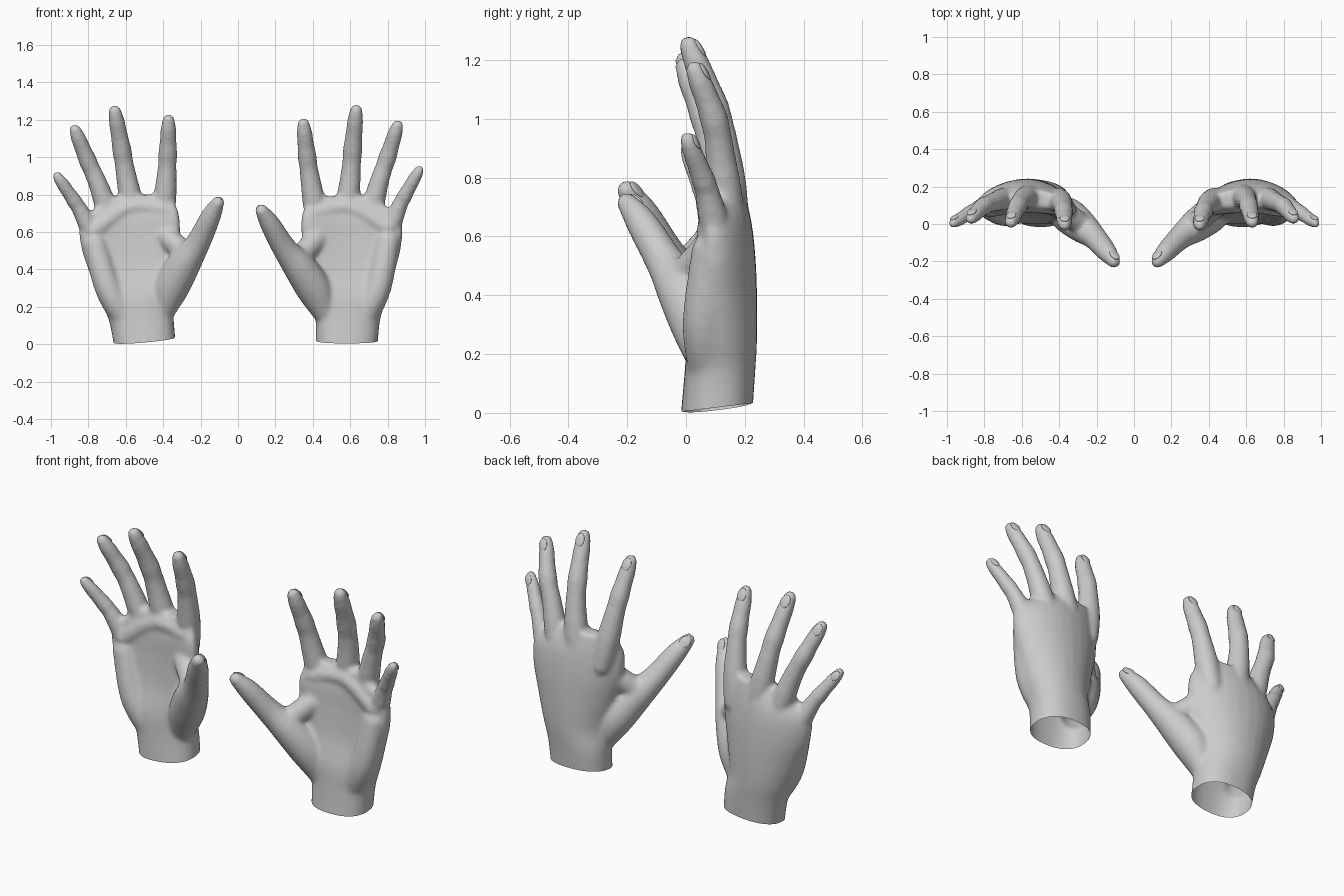
import bpy, bmesh
from math import sin, cos, pi, radians, copysign
from mathutils import Matrix, Vector

if "Cube" in bpy.data.objects:
    bpy.data.objects.remove(bpy.data.objects["Cube"])


def smooth_path(rows, n):
    """Catmull-Rom interpolation of rows of numbers."""
    pts = [rows[0]] + list(rows) + [rows[-1]]
    out = []
    for a, b, c, d in zip(pts, pts[1:], pts[2:], pts[3:]):
        for i in range(n):
            t = i / n
            out.append([0.5 * (2 * q + (r - p) * t + (2 * p - 5 * q + 4 * r - s) * t * t
                               + (3 * q - p - 3 * r + s) * t ** 3)
                        for p, q, r, s in zip(a, b, c, d)])
    return out + [list(rows[-1])]


def loft(bm, rings):
    """Closed skin through rings of points."""
    rings = [[bm.verts.new(p) for p in ring] for ring in rings]
    for lo, hi in zip(rings, rings[1:]):
        for k in range(len(lo)):
            j = (k + 1) % len(lo)
            bm.faces.new((lo[k], lo[j], hi[j], hi[k]))
    bm.faces.new(rings[0][::-1])
    bm.faces.new(rings[-1])


def tube(bm, samples, seg=20):
    """Round-ended tube along samples (x, y, z, radius)."""
    pts = [Vector(s[:3]) for s in samples]
    last = len(pts) - 1
    caps = [radians(a) for a in (20, 40, 60, 80)]
    rings = []
    for i, (p, s) in enumerate(zip(pts, samples)):
        along = (pts[min(i + 1, last)] - pts[max(i - 1, 0)]).normalized()
        side = Vector((0, 1, 0)).cross(along).normalized()
        up = along.cross(side)
        angles = [0]
        if i == 0:
            angles = [-a for a in reversed(caps)] + [0]
        elif i == last:
            angles = [0] + caps
        for a in angles:
            c, r = p + along * s[3] * sin(a), s[3] * cos(a)
            rings.append([c + side * r * cos(2 * pi * k / seg) + up * r * sin(2 * pi * k / seg)
                          for k in range(seg)])
    loft(bm, rings)


def finger(size, *joints):
    """Knuckle, first bone, middle joint and tip, with a shared thickness rhythm."""
    swell = smooth_path([(s,) for s in (1.1, 1.2, 1.22, 1.1, 1.03, .98, 1.02, .9, .85, .66)], 2)
    return [p + [size * s[0]] for p, s in zip(smooth_path(joints, 6), swell)]


def palm_ring(z, cx, w, cy, d, a, seg=32):
    """Arched section: height, centre x, half width, centre y, half depth, arch."""
    ring = []
    for k in range(seg):
        c, s = cos(2 * pi * k / seg), sin(2 * pi * k / seg)
        sx, sy = copysign(abs(c) ** 0.85, c), copysign(abs(s) ** 0.85, s)
        ring.append((cx + w * sx, cy + d * sy - a * sx * (sx - .15), z))
    return ring


def add_object(name, mesh):
    ob = bpy.data.objects.new(name, mesh)
    bpy.context.collection.objects.link(ob)
    return ob


# Digits of the right hand
digits = {
    "index": finger(.050, (.43, .14, .62), (.39, .10, .86), (.37, .065, 1), (.35, -.005, 1.177)),
    "middle": finger(.051, (.57, .16, .62), (.60, .13, .88), (.613, .095, 1.04), (.632, .01, 1.25)),
    "ring": finger(.048, (.69, .15, .6), (.75, .12, .85), (.80, .095, 1), (.853, .03, 1.168)),
    "pinky": finger(.041, (.79, .115, .55), (.855, .08, .72), (.89, .06, .79), (.969, .005, .93)),
}
digits["thumb"] = smooth_path([(.48, .08, .14, .06), (.415, .05, .28, .094), (.33, -.01, .41, .088),
                               (.25, -.07, .51, .066), (.17, -.15, .645, .054),
                               (.127, -.2, .713, .036)], 4)

bm = bmesh.new()
# Wrist, palm and back of the hand
sections = [(-.06, .58, .163, .10, .122, 0), (.13, .588, .172, .115, .12, .01),
            (.25, .61, .19, .124, .118, .035), (.4, .612, .23, .142, .1, .055),
            (.55, .61, .266, .147, .088, .062), (.68, .6, .26, .142, .075, .06),
            (.79, .545, .165, .135, .045, .03)]
loft(bm, [palm_ring(*row) for row in smooth_path(sections, 5)])
for samples in digits.values():
    tube(bm, samples)
# Web of the thumb, heel of the hand, pad below the fingers
for path in ([(.31, -.015, .45, .06), (.42, .08, .56, .06)],
             [(.68, .08, .16, .075), (.75, .06, .31, .072), (.80, .085, .55, .066)],
             [(.41, .095, .7, .05), (.6, .11, .73, .05), (.8, .085, .62, .05)]):
    tube(bm, smooth_path(path, 5))
source = bpy.data.meshes.new("hand_source")
bmesh.ops.recalc_face_normals(bm, faces=bm.faces[:])
bm.to_mesh(source)
bm.free()

# Fuse the parts into one skin and soften the joins
helper = add_object("hand_helper", source)
remesh = helper.modifiers.new("fuse", 'REMESH')
remesh.mode = 'VOXEL'
remesh.voxel_size = 0.012
soften = helper.modifiers.new("soften", 'SMOOTH')
soften.factor = 0.5
soften.iterations = 7
bpy.context.view_layer.update()
deps = bpy.context.evaluated_depsgraph_get()
hand = bpy.data.meshes.new_from_object(helper.evaluated_get(deps))
bpy.data.objects.remove(helper)

# Open slanted cut at the wrist
bm = bmesh.new()
bm.from_mesh(hand)
bmesh.ops.bisect_plane(bm, geom=bm.verts[:] + bm.edges[:] + bm.faces[:], dist=1e-5,
                       plane_co=(.58, .10, .018), plane_no=(0, -.12, 1), clear_inner=True)
bm.to_mesh(hand)
bm.free()

# Nails: thin ovals on the backs of the tips
bm = bmesh.new()
for name, samples in digits.items():
    tip, prev, r = Vector(samples[-1][:3]), Vector(samples[-3][:3]), samples[-3][3]
    along = (tip - prev).normalized()
    back = Vector((-.4, .8, .5)) if name == "thumb" else Vector((0, 1, 0))
    back = (back - along * back.dot(along)).normalized()
    frame = Matrix((along.cross(back), along, back)).transposed().to_4x4()
    bmesh.ops.create_uvsphere(bm, u_segments=20, v_segments=10, radius=1,
                              matrix=Matrix.Translation(prev.lerp(tip, .6) + back * r * .74)
                              @ frame @ Matrix.Rotation(radians(-8), 4, 'X')
                              @ Matrix.Diagonal((r * .62, r * .85, r * .2, 1)))
nails = bpy.data.meshes.new("nails")
bm.to_mesh(nails)
bm.free()

# Right side, then a mirrored left side turned five degrees
mirror = (Matrix.Diagonal((-1, 1, 1, 1)) @ Matrix.Translation((.50, 0, .035))
          @ Matrix.Rotation(radians(5), 4, 'Y') @ Matrix.Translation((-.58, 0, -.03)))
for part, mesh in (("hand", hand), ("nails", nails)):
    mesh.polygons.foreach_set("use_smooth", [True] * len(mesh.polygons))
    other = mesh.copy()
    other.transform(mirror)
    other.flip_normals()
    add_object("right_" + part, mesh)
    add_object("left_" + part, other)
